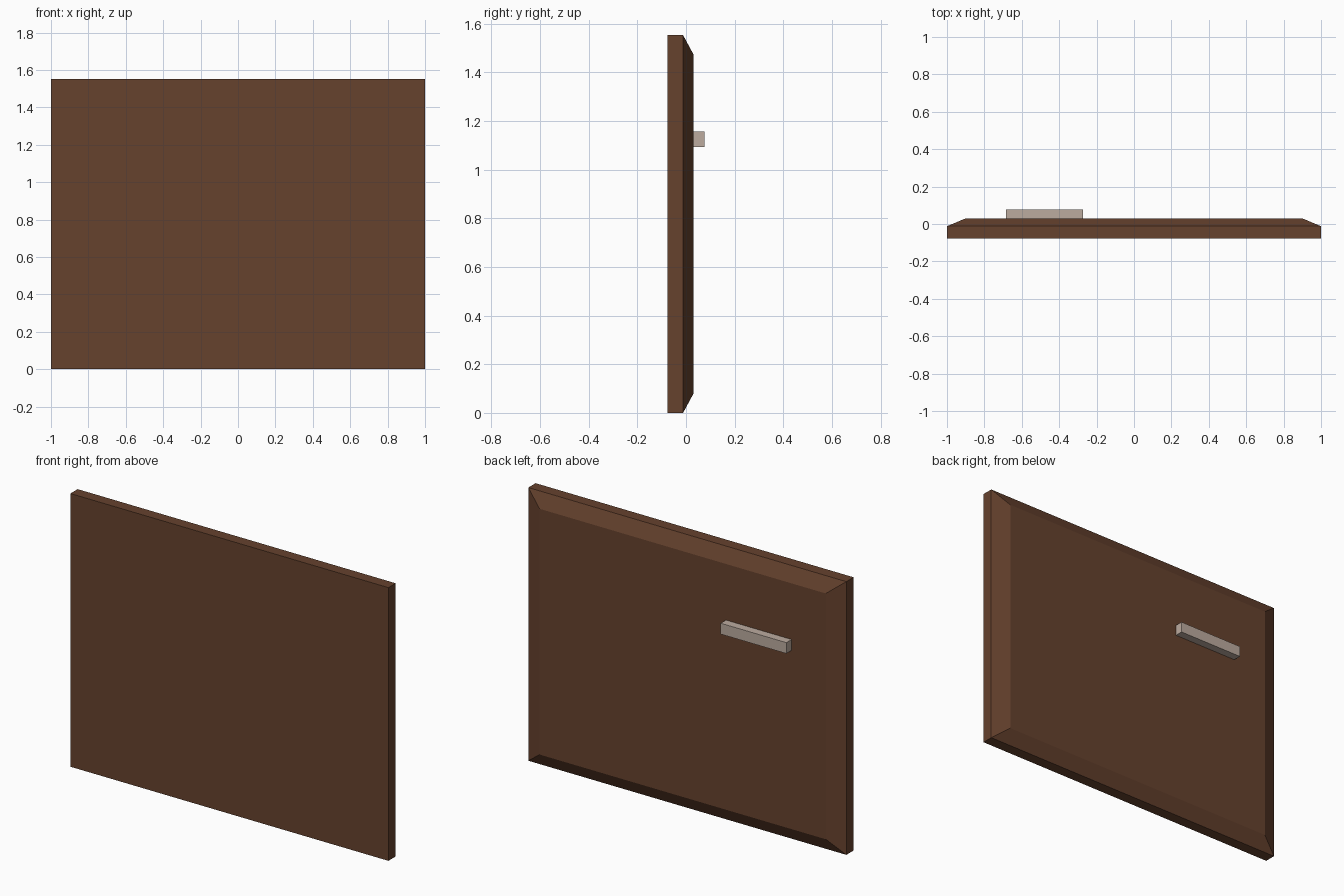
import bpy, bmesh

if "Cube" in bpy.data.objects:
    bpy.data.objects.remove(bpy.data.objects["Cube"])


def material(name, rgb):
    m = bpy.data.materials.new(name)
    m.diffuse_color = (*rgb, 1.0)
    m.use_nodes = True
    m.node_tree.nodes["Principled BSDF"].inputs["Base Color"].default_value = m.diffuse_color
    return m


def loft(name, sections, mat):
    """Rectangles (y, x0, x1, z0, z1) joined front to back and capped."""
    bm = bmesh.new()
    rings = [[bm.verts.new((x, y, z)) for x, z in ((a, c), (b, c), (b, d), (a, d))]
             for y, a, b, c, d in sections]
    for r, s in zip(rings, rings[1:]):
        for i in range(4):
            j = (i + 1) % 4
            bm.faces.new((r[i], r[j], s[j], s[i]))
    bm.faces.new(rings[0])
    bm.faces.new(rings[-1][::-1])
    bmesh.ops.recalc_face_normals(bm, faces=bm.faces)
    me = bpy.data.meshes.new(name)
    bm.to_mesh(me)
    bm.free()
    me.materials.append(mat)
    ob = bpy.data.objects.new(name, me)
    bpy.context.collection.objects.link(ob)
    return ob


brown = material("dark brown wood", (0.133, 0.054, 0.027))
beige = material("pale grey beige", (0.503, 0.407, 0.347))

# Door panel: flat front, bevelled border around the back
loft("door_panel", [(-0.077, -1, 1, 0, 1.553),
                    (-0.012, -1, 1, 0, 1.553),
                    (0.03, -0.9, 0.9, 0.078, 1.475)], brown)

# Handle bar on the back face
loft("handle", [(0.03, -0.685, -0.272, 1.094, 1.156),
                (0.077, -0.685, -0.272, 1.094, 1.156)], beige)
